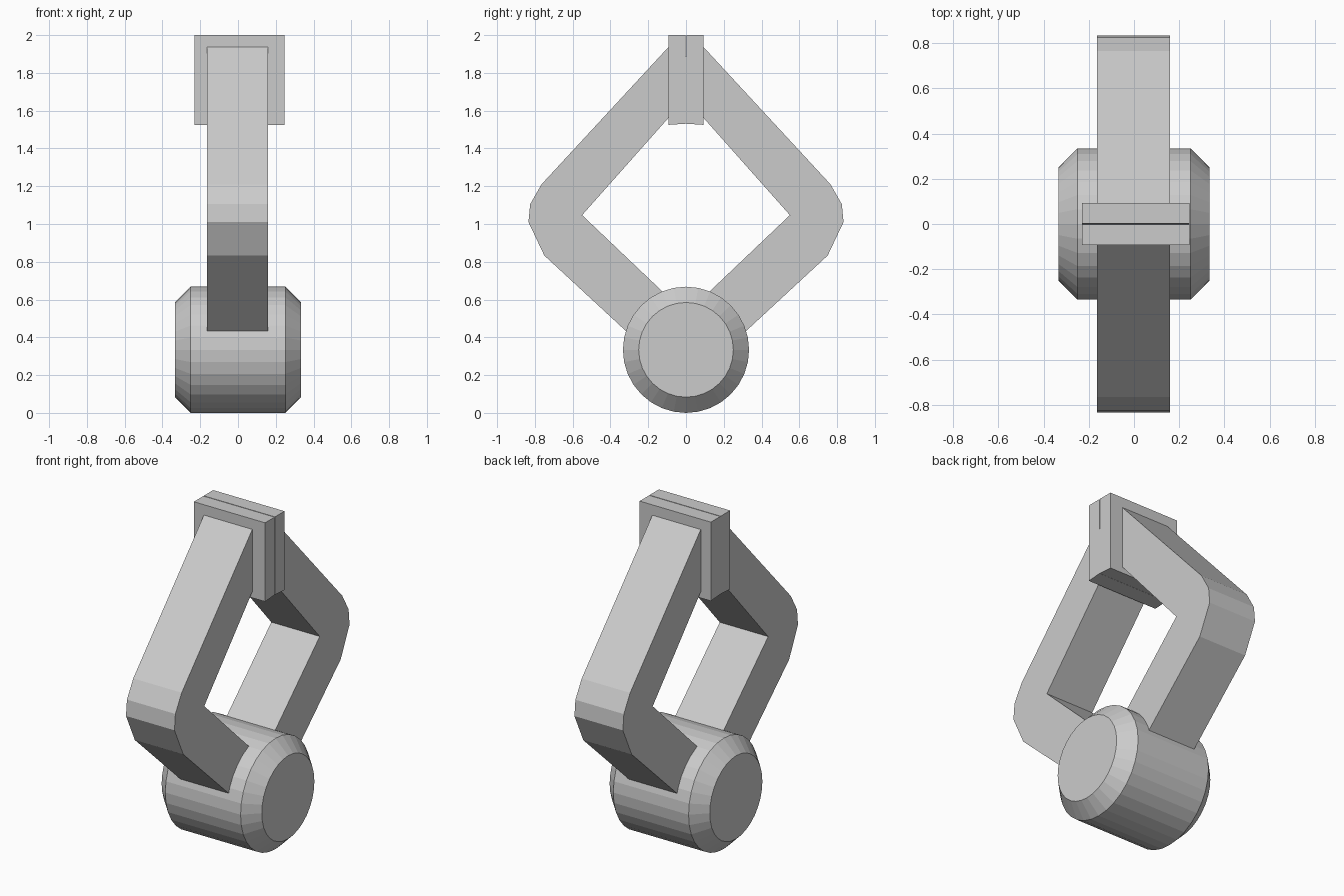
import bpy, bmesh
from math import radians

if "Cube" in bpy.data.objects:
    bpy.data.objects.remove(bpy.data.objects["Cube"])


def extrude_profile(name, profile, x0, x1, side):
    """Extrude a (y, z) outline along x; side = -1 mirrors it across y = 0."""
    bm = bmesh.new()
    face = bm.faces.new([bm.verts.new((x0, side * y, z)) for y, z in profile])
    new = bmesh.ops.extrude_face_region(bm, geom=[face])["geom"]
    verts = [v for v in new if isinstance(v, bmesh.types.BMVert)]
    bmesh.ops.translate(bm, verts=verts, vec=(x1 - x0, 0, 0))
    bmesh.ops.recalc_face_normals(bm, faces=bm.faces)
    mesh = bpy.data.meshes.new(name)
    bm.to_mesh(mesh)
    bm.free()
    obj = bpy.data.objects.new(name, mesh)
    bpy.context.collection.objects.link(obj)
    return obj


# Barrel lying along x with chamfered rims
bpy.ops.mesh.primitive_cylinder_add(vertices=32, radius=0.334, depth=0.668,
                                    location=(0, 0, 0.334),
                                    rotation=(0, radians(90), 0))
barrel = bpy.context.object
barrel.name = "barrel"
chamfer = barrel.modifiers.new("chamfer", 'BEVEL')
chamfer.width = 0.083
chamfer.segments = 1
chamfer.limit_method = 'ANGLE'
chamfer.angle_limit = radians(60)

# Bent arm outline: outer edge from the clamp down, then the inner edge back up
arm = [(0.088, 1.942), (0.765, 1.21), (0.825, 1.105), (0.834, 1.01),
       (0.75, 0.833), (0.295, 0.412),
       (0.105, 0.624), (0.55, 1.047), (0.088, 1.567)]

# Clamp plate outline: a thin slit tapers open towards the top
plate = [(0.002, 2.0), (0.092, 2.0), (0.092, 1.525), (0.0005, 1.531), (0.0005, 1.75)]

for label, side in (("front", -1), ("back", 1)):
    extrude_profile(label + "_arm", arm, -0.163, 0.16, side)
    extrude_profile(label + "_clamp_plate", plate, -0.23, 0.245, side)
